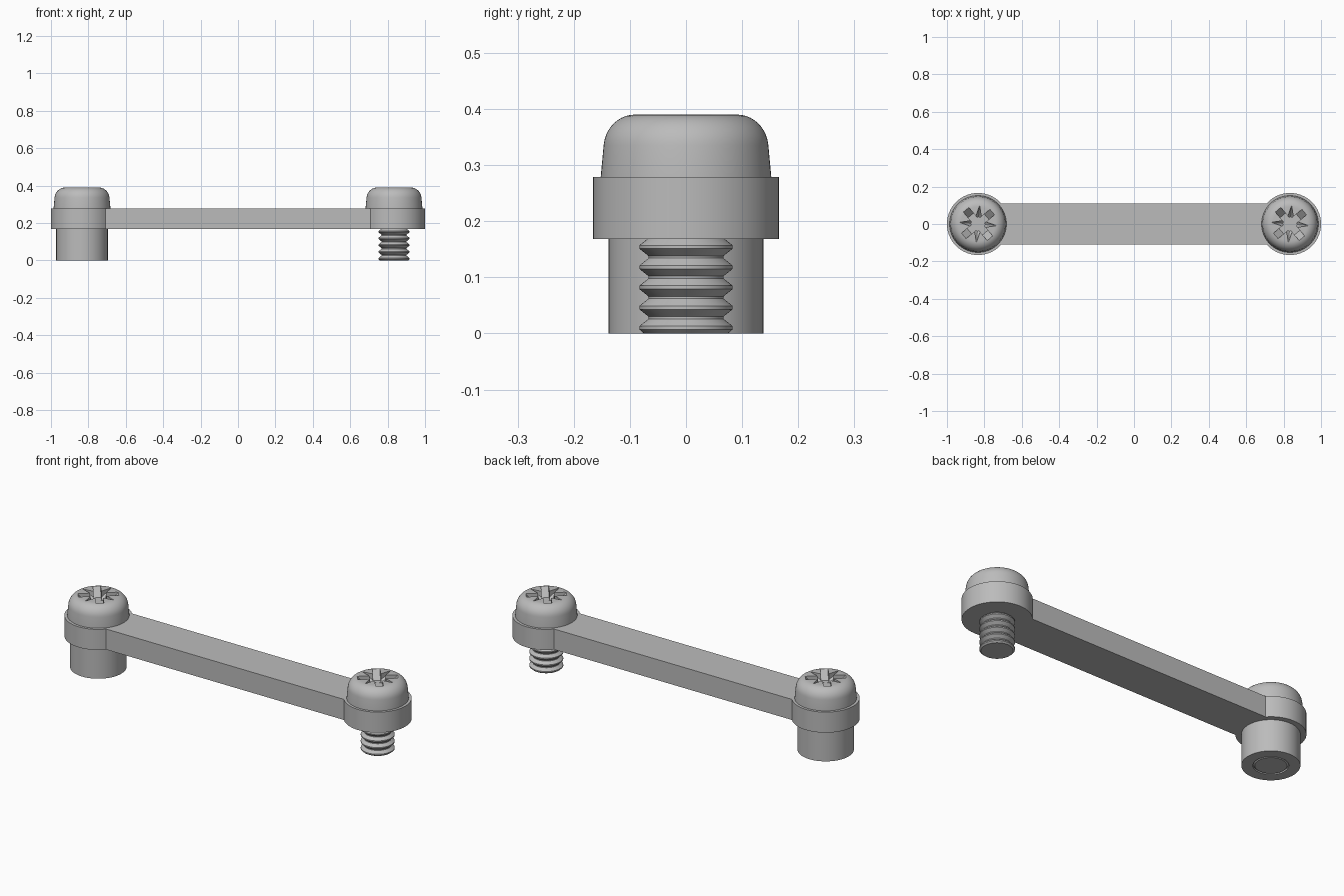
import bpy, bmesh, math
from mathutils import Matrix, Vector

cube = bpy.data.objects.get("Cube")
if cube:
    bpy.data.objects.remove(cube, do_unlink=True)

steel = bpy.data.materials.new("steel_grey")
steel.use_nodes = True
GREY = (0.5, 0.5, 0.5, 1)
steel.diffuse_color = GREY
steel.node_tree.nodes["Principled BSDF"].inputs["Base Color"].default_value = GREY

CX, BAR_R, HALF_W = 0.834, 0.166, 0.11
BAR_LOW, BAR_HIGH, TOP = 0.168, 0.279, 0.39


def finish(name, bm, smooth=True):
    bmesh.ops.recalc_face_normals(bm, faces=bm.faces[:])
    mesh = bpy.data.meshes.new(name)
    bm.to_mesh(mesh)
    bm.free()
    mesh.materials.append(steel)
    obj = bpy.data.objects.new(name, mesh)
    bpy.context.collection.objects.link(obj)
    if smooth:
        shade(obj)
    return obj


def shade(obj):
    bpy.ops.object.select_all(action="DESELECT")
    obj.select_set(True)
    bpy.context.view_layer.objects.active = obj
    bpy.ops.object.shade_smooth_by_angle(angle=math.radians(30))


def lathe(name, profile, x=0, closed=False, steps=64):
    """Spin (radius, height) points around a vertical axis at x."""
    bm = bmesh.new()
    verts = [bm.verts.new((r, 0, z)) for r, z in profile]
    pairs = list(zip(verts, verts[1:]))
    if closed:
        pairs.append((verts[-1], verts[0]))
    edges = [bm.edges.new(p) for p in pairs]
    bmesh.ops.spin(bm, geom=verts + edges, cent=(0, 0, 0), axis=(0, 0, 1),
                   angle=math.tau, steps=steps, use_duplicate=False)
    bmesh.ops.remove_doubles(bm, verts=bm.verts[:], dist=1e-5)
    bmesh.ops.translate(bm, verts=bm.verts[:], vec=(x, 0, 0))
    return finish(name, bm)


def hull(name, points, turn):
    """Convex cutter rotated about the screw axis."""
    bm = bmesh.new()
    rot = Matrix.Rotation(math.radians(turn), 3, "Z")
    for p in points:
        bm.verts.new(rot @ Vector(p))
    bmesh.ops.convex_hull(bm, input=bm.verts[:])
    obj = finish(name, bm, smooth=False)
    obj.hide_render = True
    return obj


# Link bar with round ends
bm = bmesh.new()
open_angle = math.asin(HALF_W / BAR_R)
outline = []
for start, cx in ((open_angle - math.pi, CX), (open_angle, -CX)):
    for i in range(41):
        a = start + i / 40 * 2 * (math.pi - open_angle)
        outline.append(bm.verts.new((cx + BAR_R * math.cos(a), BAR_R * math.sin(a), BAR_LOW)))
face = bm.faces.new(outline)
up = bmesh.ops.extrude_face_region(bm, geom=[face])["geom"]
bmesh.ops.translate(bm, verts=[v for v in up if isinstance(v, bmesh.types.BMVert)],
                    vec=(0, 0, BAR_HIGH - BAR_LOW))
finish("link_bar", bm)

# Rounded screw head
head_profile = [(0, BAR_HIGH - 0.01), (0.152, BAR_HIGH - 0.01), (0.152, BAR_HIGH)]
for i in range(11):
    a = math.radians(5 + 85 * i / 10)
    head_profile.append((0.091 + 0.056 * math.cos(a), 0.33 + (TOP - 0.33) * math.sin(a)))
head_profile.append((0, TOP))
head = lathe("screw_head_right", head_profile)

# Cross drive recess: two tapered slots, four pointed notches, flat centre
FLOOR, OVER = 0.345, TOP + 0.02
cutters = []
for turn in (40, 130):
    pts = [(sx * r, sy * 0.019, z) for sx in (-1, 1) for sy in (-1, 1)
           for r, z in ((0.06, FLOOR), (0.1, TOP), (0.118, OVER))]
    cutters.append(hull("slot_cutter", pts, turn))
for turn in (-5, 85, 175, 265):
    pts = [(0.1, 0, TOP), (0.1, 0, OVER), (0.04, 0, FLOOR + 0.002)]
    pts += [(0.025, s * 0.018, z) for s in (-1, 1) for z in (FLOOR + 0.002, OVER)]
    cutters.append(hull("notch_cutter", pts, turn))
ring = [(0.036 * math.cos(i * math.tau / 16), 0.036 * math.sin(i * math.tau / 16), z)
        for i in range(16) for z in (FLOOR - 0.001, OVER)]
cutters.append(hull("centre_cutter", ring, 3))
bpy.context.view_layer.objects.active = head
for c in cutters:
    mod = head.modifiers.new("recess", "BOOLEAN")
    mod.object, mod.operation, mod.solver = c, "DIFFERENCE", "EXACT"
    with bpy.context.temp_override(object=head, active_object=head):
        bpy.ops.object.modifier_apply(modifier=mod.name)
    bpy.data.objects.remove(c, do_unlink=True)
shade(head)
head.location.x = CX
twin = head.copy()
twin.name = "screw_head_left"
twin.location.x = -CX
bpy.context.collection.objects.link(twin)

# Threaded shanks, one at each end
PITCH, CREST, ROOT = 0.036, 0.083, 0.067
shank = [(0, 0), (0.075, 0)]
for i in range(5):
    z = 0.01 + i * PITCH
    shank += [(CREST, z - 0.003), (CREST, z + 0.003),
              (ROOT, z + PITCH / 2 - 0.002), (ROOT, z + PITCH / 2 + 0.002)]
shank += [(ROOT, 0.19), (0, 0.19)]
for name, x in (("threaded_shank_right", CX), ("threaded_shank_left", -CX)):
    lathe(name, shank, x)

# Spacer sleeve around one shank
lathe("spacer_sleeve", [(0.084, 0), (0.138, 0), (0.138, BAR_LOW + 0.002), (0.084, BAR_LOW + 0.002)],
      -CX, closed=True)
